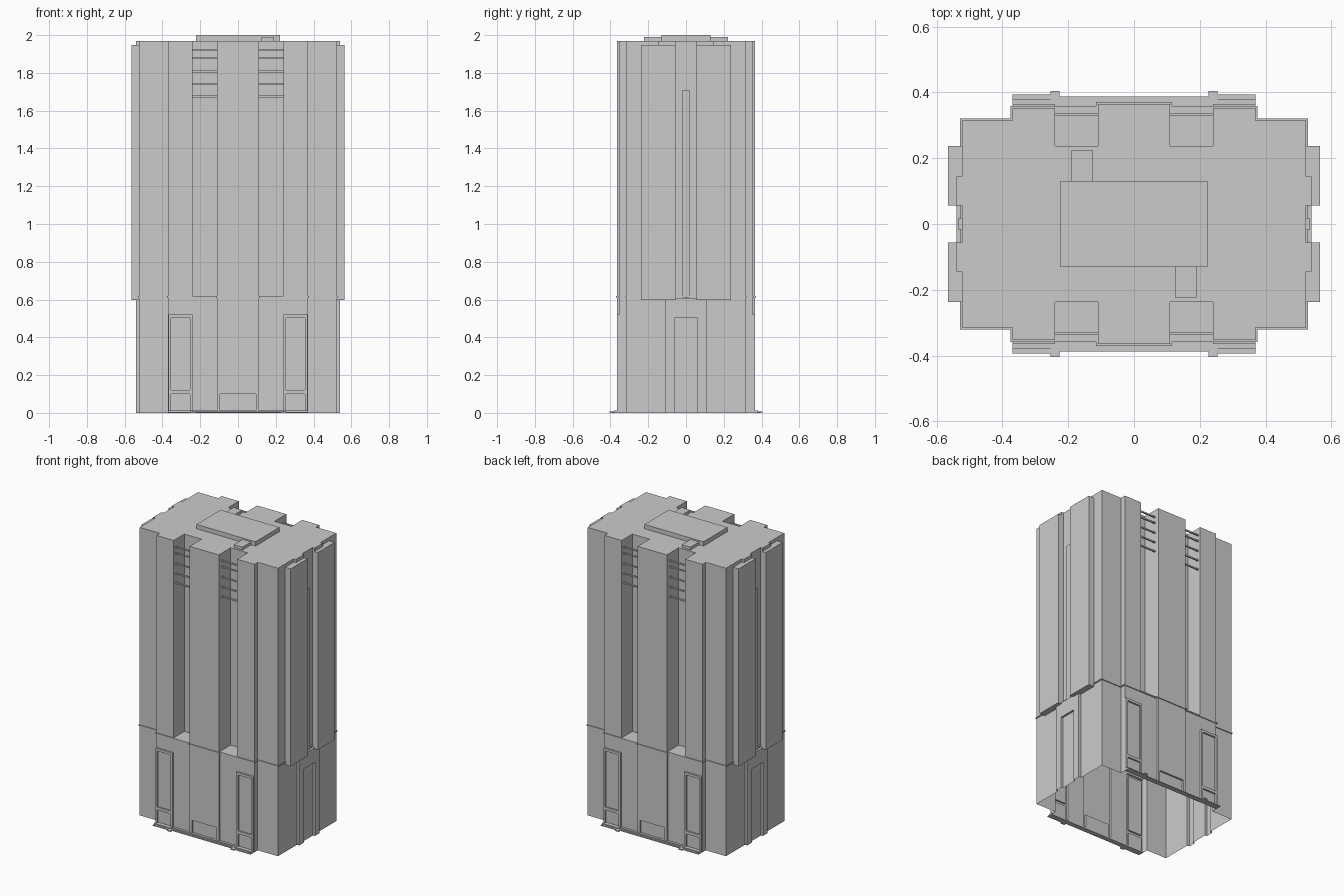
import bpy, bmesh

if "Cube" in bpy.data.objects:
    bpy.data.objects.remove(bpy.data.objects["Cube"])

SIGNS = [(1, 1), (-1, 1), (-1, -1), (1, -1)]


def prism(name, quarter, z0, z1):
    """Extrude a footprint given as its +x +y quarter, mirrored four ways."""
    pts = []
    for i, (sx, sy) in enumerate(SIGNS):
        q = quarter if i % 2 else quarter[::-1]
        pts += [(sx * x, sy * y) for x, y in q]
    bm = bmesh.new()
    low = bm.faces.new([bm.verts.new((x, y, z0)) for x, y in pts])
    ext = bmesh.ops.extrude_face_region(bm, geom=[low], use_keep_orig=True)
    for v in ext["geom"]:
        if isinstance(v, bmesh.types.BMVert):
            v.co.z = z1
    bmesh.ops.recalc_face_normals(bm, faces=bm.faces)
    return finish(name, bm)


def box(name, x0, x1, y0, y1, z0, z1):
    bm = bmesh.new()
    bmesh.ops.create_cube(bm, size=1)
    for v in bm.verts:
        v.co = (x1 if v.co.x > 0 else x0, y1 if v.co.y > 0 else y0, z1 if v.co.z > 0 else z0)
    bmesh.ops.recalc_face_normals(bm, faces=bm.faces)
    return finish(name, bm)


def finish(name, bm):
    me = bpy.data.meshes.new(name)
    bm.to_mesh(me)
    bm.free()
    ob = bpy.data.objects.new(name, me)
    bpy.context.collection.objects.link(ob)
    return ob


def mirrored(name, x0, x1, y0, y1, z0, z1, both=True):
    """Boxes mirrored in x and y; with both=False only the stated pair is made."""
    out = []
    for sx, sy in SIGNS:
        a, b = sorted((sx * x0, sx * x1))
        c, d = sorted((sy * y0, sy * y1))
        if both or sx == sy:
            out.append(box(name, a, b, c, d, z0, z1))
    return out


def combine(target, parts, op):
    for p in parts:
        m = target.modifiers.new("bool", 'BOOLEAN')
        m.operation, m.object, m.solver = op, p, 'EXACT'
        bpy.context.view_layer.objects.active = target
        bpy.ops.object.modifier_apply(modifier=m.name)
        bpy.data.objects.remove(p)


# Podium, thin ledge and notched upper shaft
tower = prism("tower", [(.11, .365), (.11, .352), (.37, .352), (.37, .315), (.523, .315)], 0, .616)
ledge = prism("ledge", [(.116, .371), (.116, .358), (.376, .358), (.376, .321), (.529, .321)], .612, .62)
shaft = prism("shaft", [(.11, .365), (.11, .237), (.24, .237), (.24, .352),
                        (.37, .352), (.37, .315), (.523, .315)], .615, 1.97)
combine(tower, [ledge, shaft], 'UNION')

# Side bays, their raised inner strips, and the slim centre rib
solids = mirrored("side_bay", .50, .565, .056, .237, .597, 1.947)
solids += mirrored("bay_strip", .49, .54, .056, .145, 1.90, 1.97)
# Raised window and doorway surrounds on the podium
solids += mirrored("window_surround", .24, .369, .33, .365, 0, .52)
for s in (-1, 1):
    xs = sorted((s * .51, s * .54))
    solids.append(box("side_surround", *xs, -.11, .11, 0, .605))
    xr = sorted((s * .51, s * .533))
    solids.append(box("centre_rib", *xr, -.018, .018, .61, 1.71))
combine(tower, solids, 'UNION')

# Recessed panels and doorways
cuts = mirrored("window_cut", .254, .356, .354, .40, .12, .503)
cuts += mirrored("low_panel_cut", .254, .356, .354, .40, -.05, .10)
for s in (-1, 1):
    ys = sorted((s * .353, s * .40))
    cuts.append(box("door_cut", -.094, .094, *ys, -.05, .10))
    xs = sorted((s * .526, s * .60))
    cuts.append(box("side_door_cut", *xs, -.06, .06, -.05, .503))
combine(tower, cuts, 'DIFFERENCE')

# The building is a hollow skin, open underneath
bm = bmesh.new()
bm.from_mesh(tower.data)
bmesh.ops.delete(bm, geom=[f for f in bm.faces if all(v.co.z < 1e-4 for v in f.verts)],
                 context='FACES')
bm.to_mesh(tower.data)
bm.free()

# Louvre bars across the tops of the notches
for z in (1.915, 1.873, 1.803, 1.735, 1.67):
    mirrored("louvre", .11, .24, .329, .338, z, z + .009)

# Shallow entrance steps and their end blocks
for s in (-1, 1):
    for i in range(3):
        ys = sorted((s * .353, s * (.387 - i * .009)))
        box("step", -.24, .24, *ys, i * .004, (i + 1) * .004)
mirrored("outer_step", .24, .37, .353, .393, 0, .006)
mirrored("outer_step_upper", .24, .37, .353, .38, .006, .012)
mirrored("step_block", .226, .254, .353, .405, 0, .008)

# Rooftop plant room and two diagonal annexes
box("roof_block", -.223, .223, -.13, .13, 1.97, 2.0)
box("roof_annex", -.19, -.124, .13, .223, 1.97, 1.99)
box("roof_annex", .124, .19, -.223, -.13, 1.97, 1.99)
